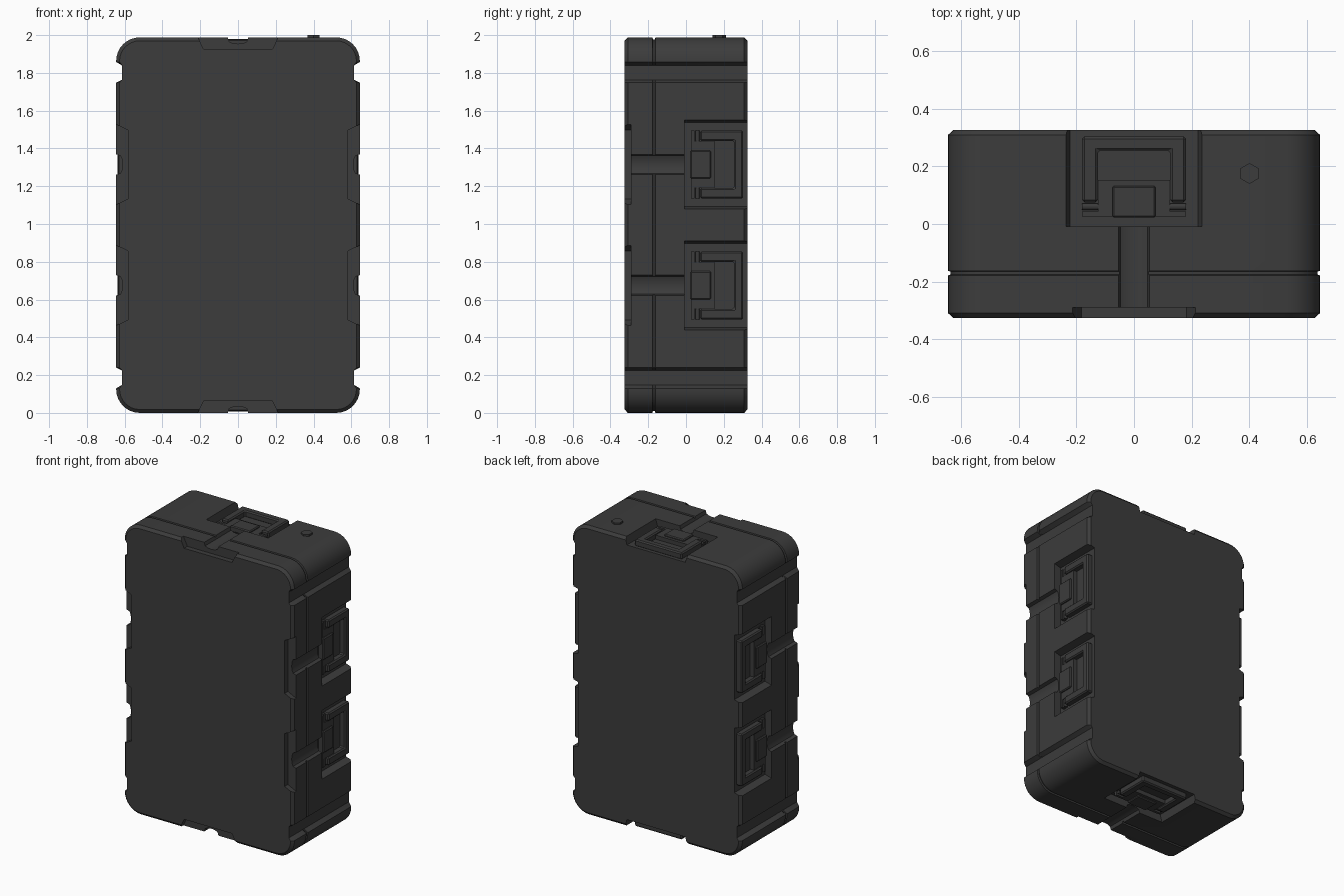
import bpy, bmesh
from math import pi, cos, sin, radians
from mathutils import Matrix, Vector

if "Cube" in bpy.data.objects:
    bpy.data.objects.remove(bpy.data.objects["Cube"])

W, H = 0.645, 1.988          # half width, body height
mat = bpy.data.materials.new("dark_plastic")
mat.diffuse_color = (0.045, 0.045, 0.045, 1)
mat.use_nodes = True
mat.node_tree.nodes["Principled BSDF"].inputs["Base Color"].default_value = mat.diffuse_color

# Local frame per latch station: u along the wall, v = world y, w = outward
def station(x, z, a):
    return Matrix.Translation((x, 0, z)) @ Matrix.Rotation(a, 4, 'Y')

STATIONS = [("top", station(0, H, 0)), ("bottom", station(0, 0, pi))]
for zname, z in (("upper", 1.315), ("lower", 0.675)):
    STATIONS += [("right_" + zname, station(W, z, pi / 2)),
                 ("left_" + zname, station(-W, z, -pi / 2))]


def finish(name, bm, parent_matrix=None, bevel=0):
    bmesh.ops.recalc_face_normals(bm, faces=bm.faces)
    me = bpy.data.meshes.new(name)
    bm.to_mesh(me)
    bm.free()
    me.materials.append(mat)
    ob = bpy.data.objects.new(name, me)
    bpy.context.collection.objects.link(ob)
    if parent_matrix:
        ob.matrix_world = parent_matrix
    if bevel:
        m = ob.modifiers.new("bevel", 'BEVEL')
        m.width, m.segments, m.limit_method = bevel, 1, 'ANGLE'
    return ob


def loft(bm, rings):
    vs = [[bm.verts.new(p) for p in r] for r in rings]
    n = len(vs[0])
    for a, b in zip(vs, vs[1:]):
        for i in range(n):
            bm.faces.new((a[i], a[(i + 1) % n], b[(i + 1) % n], b[i]))
    bm.faces.new(vs[0])
    bm.faces.new(vs[-1][::-1])


def prism(bm, pts, axis, lo, hi, m=Matrix()):
    put = (lambda p, t: Vector((p[0], t, p[1]))) if axis == 'v' else \
          (lambda p, t: Vector((p[0], p[1], t)))
    loft(bm, [[m @ put(p, t) for p in pts] for t in (lo, hi)])


def rect(u0, u1, v0, v1):
    return [(u0, v0), (u1, v0), (u1, v1), (u0, v1)]


# Case outline in x-z at a given inset, with strap channels on both sides
def outline(inset):
    R, floor = 0.125, W - max(inset, 0.03)
    r, out = R - inset, W - inset
    q = [((W - R) + r * sin(t * pi / 16), R - r * cos(t * pi / 16)) for t in range(9)]
    q += [(out, 0.13), (floor, 0.148), (floor, 0.225), (out, 0.24)]
    right = q + [(x, H - z) for x, z in reversed(q)]
    return right + [(-x, z) for x, z in reversed(right)]


# Case body lofted front to back, with chamfered rims and lid seam
bm = bmesh.new()
SECTIONS = [(-0.325, 0.018), (-0.308, 0), (-0.178, 0), (-0.175, 0.01),
            (-0.165, 0.01), (-0.162, 0), (0.308, 0), (0.325, 0.018)]
loft(bm, [[(x, y, z) for x, z in outline(i)] for y, i in SECTIONS])
body = finish("case_body", bm)

# Cutters: front notches, latch channels, handle recesses
arc = [(0.054 * cos(pi + k * pi / 6), -0.034 * sin(k * pi / 6) ** 0.6) for k in range(1, 6)]
CUTS = {
    "front_notch": ([(-0.237, 0.05), (-0.182, -0.062), (0.182, -0.062), (0.237, 0.05)], -0.4, -0.29),
    "latch_channel": ([(-0.055, 0.05), (-0.054, 0)] + arc + [(0.054, 0), (0.055, 0.05)], -0.4, 0.05),
    "handle_recess": ([(-0.25, 0.05), (-0.222, -0.05), (0.222, -0.05), (0.25, 0.05)], -0.008, 0.4),
}
cutters = []
for name, (pts, lo, hi) in CUTS.items():
    bm = bmesh.new()
    for _, m in STATIONS:
        prism(bm, pts, 'v', lo, hi, m)
    c = finish(name + "_cutter", bm)
    c.hide_render = True
    cutters.append(c)
    b = body.modifiers.new(name, 'BOOLEAN')
    b.operation, b.solver, b.object = 'DIFFERENCE', 'EXACT', c

# Apply the cuts and drop the cutters
dg = bpy.context.evaluated_depsgraph_get()
me = bpy.data.meshes.new_from_object(body.evaluated_get(dg))
body.modifiers.clear()
body.data = me
me.shade_smooth()
me.set_sharp_from_angle(angle=radians(25))
for c in cutters:
    bpy.data.objects.remove(c)

# Handle grip, hinge pins, hinge block and latch at each station
GRIP = [(-0.18, 0.075), (-0.125, 0.075), (-0.125, 0.254), (0.125, 0.254),
        (0.125, 0.075), (0.18, 0.075), (0.18, 0.303), (-0.18, 0.303)]
for name, m in STATIONS:
    bm = bmesh.new()
    prism(bm, GRIP, 'w', -0.055, -0.008)
    finish("handle_grip_" + name, bm, m, 0.008)

    bm = bmesh.new()
    prism(bm, rect(-0.125, 0.125, 0.026, 0.152), 'w', -0.055, -0.022)
    for s in (-1, 1):
        prism(bm, rect(s * 0.125, s * 0.18, 0.026, 0.044), 'w', -0.055, -0.022)
    finish("hinge_block_" + name, bm, m)

    bm = bmesh.new()
    for s in (-1, 1):
        bmesh.ops.create_cone(bm, cap_ends=True, segments=12, radius1=0.011, radius2=0.011,
                              depth=0.055, matrix=Matrix.Translation((s * 0.1525, 0.06, -0.036))
                              @ Matrix.Rotation(pi / 2, 4, 'Y'))
    finish("hinge_pins_" + name, bm, m)

    bm = bmesh.new()
    prism(bm, rect(-0.075, 0.075, 0.022, 0.132), 'w', -0.05, -0.01)
    finish("latch_" + name, bm, m, 0.006)

# Hexagonal pressure valve on top
bm = bmesh.new()
prism(bm, [(0.4 + 0.036 * sin(k * pi / 3), 0.175 + 0.036 * cos(k * pi / 3)) for k in range(6)],
      'w', H - 0.02, 2.0)
finish("pressure_valve", bm)
